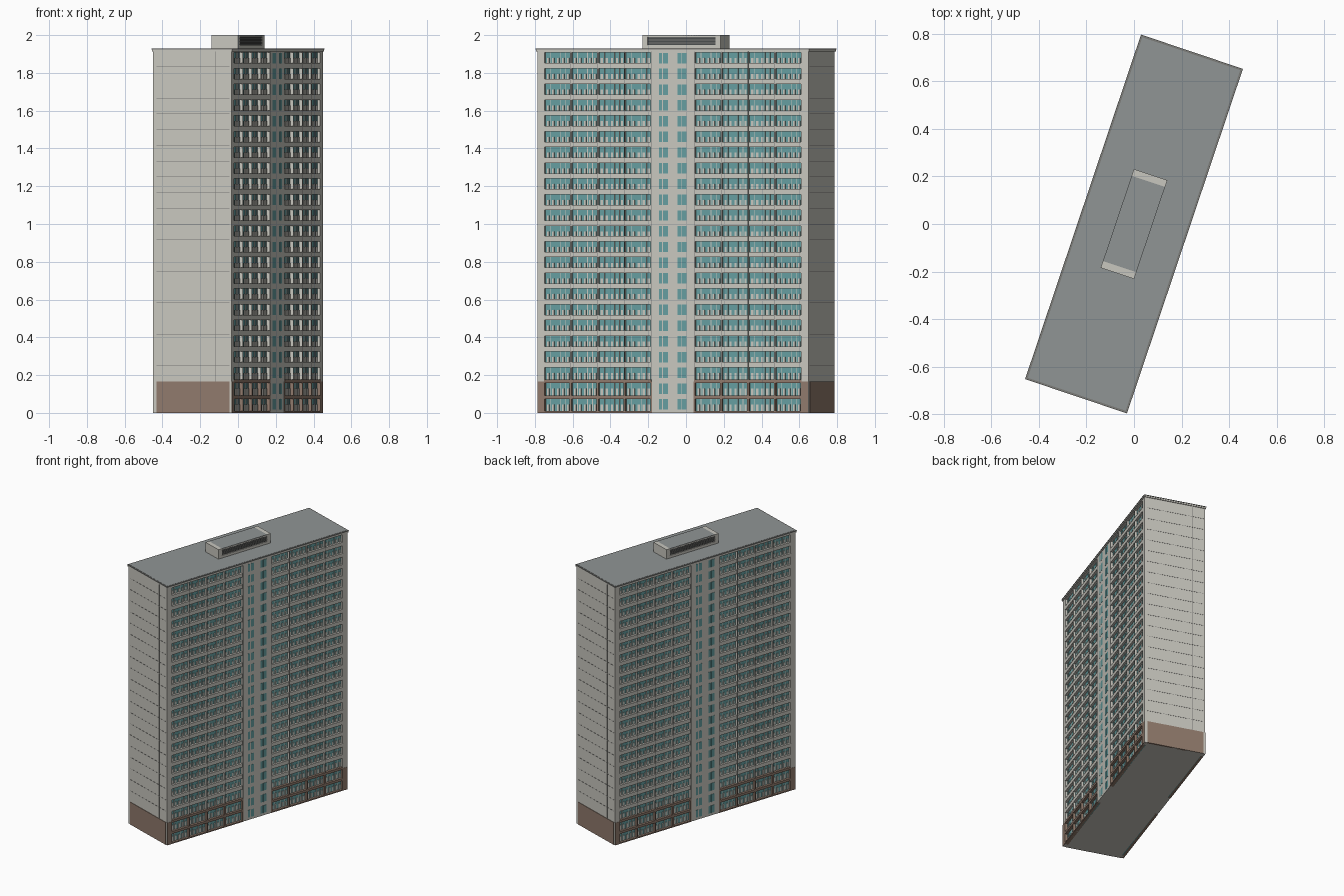
import bpy, bmesh, math
from mathutils import Matrix, Vector

if "Cube" in bpy.data.objects:
    bpy.data.objects.remove(bpy.data.objects["Cube"])

TURN = Matrix.Rotation(math.radians(-18.6), 4, 'Z')
HALF_TURN = Matrix.Rotation(math.pi, 4, 'Z')
FLOORS, PITCH = 23, 0.0833
TOP = FLOORS * PITCH
HX, HY = 0.219, 0.757          # half width and half length of the walls
GLASS_X = 0.202                # depth of the recessed glazing
BAYS, BAY, BLOCK = 4, 0.15, 0.12
BASE_TOP = 2 * PITCH


def material(name, color):
    m = bpy.data.materials.new(name)
    m.use_nodes = True
    m.diffuse_color = (*color, 1)
    m.node_tree.nodes["Principled BSDF"].inputs["Base Color"].default_value = (*color, 1)
    return m


WHITE = material("pale concrete", (0.58, 0.57, 0.52))
BROWN = material("brown cladding", (0.28, 0.195, 0.15))
TEAL = material("teal glass", (0.13, 0.34, 0.35))
ROOF = material("grey roofing", (0.28, 0.30, 0.30))
SEAM = material("grey seam", (0.20, 0.20, 0.19))
DARK = material("dark louvre", (0.07, 0.075, 0.075))


class Part:
    """Collects boxes given as (x, y, z) ranges into one object."""

    def __init__(self, name, mat, paired=True):
        self.name, self.mat, self.paired = name, mat, paired
        self.bm = bmesh.new()

    def box(self, xs, ys, zs):
        lo, hi = Vector((xs[0], ys[0], zs[0])), Vector((xs[1], ys[1], zs[1]))
        place = Matrix.Translation((lo + hi) / 2) @ Matrix.Diagonal((*(hi - lo), 1))
        for spin in ([Matrix.Identity(4), HALF_TURN] if self.paired else [Matrix.Identity(4)]):
            bmesh.ops.create_cube(self.bm, size=1, matrix=TURN @ spin @ place)

    def finish(self):
        mesh = bpy.data.meshes.new(self.name)
        self.bm.to_mesh(mesh)
        self.bm.free()
        mesh.materials.append(self.mat)
        bpy.context.collection.objects.link(bpy.data.objects.new(self.name, mesh))


def centred(half):
    return (-half, half)


# Solid core of the tower
body = Part("tower_body", WHITE, paired=False)
body.box(centred(GLASS_X - 0.002), centred(HY), (0, TOP))
body.finish()

# Stair core strip and corner strips, flush with the long faces
strips = Part("facade_strips", WHITE)
strips.box((0.19, HX), centred(BLOCK), (0, TOP))
for side in (-1, 1):
    edge = sorted((side * (BLOCK + BAYS * BAY), side * HY))
    strips.box((0.19, HX), edge, (0, TOP))
strips.finish()

glazing = Part("balcony_glazing", TEAL)
slabs = Part("floor_bands", WHITE)
base_slabs = Part("base_floor_bands", BROWN)
fins = Part("bay_fins", WHITE)
base_fins = Part("base_bay_fins", BROWN)
panels = Part("sill_panels", WHITE)
mullions = Part("window_mullions", WHITE)
shadows = Part("bay_joints", SEAM)

for side in (-1, 1):
    block = sorted((side * BLOCK, side * (BLOCK + BAYS * BAY)))
    glazing.box((0.195, GLASS_X), block, (0, TOP))
    # Floor bands
    for f in range(FLOORS + 1):
        z = f * PITCH
        if f <= 2:
            base_slabs.box((0.195, HX + 0.002), block, (max(0, z - 0.009), z + 0.009))
        else:
            slabs.box((0.195, HX), block, (z - 0.009, min(TOP, z + 0.019)))
    # Fins between bays, with a dark joint on each
    for b in range(BAYS + 1):
        y = side * (BLOCK + b * BAY)
        fins.box((0.195, HX - 0.001), (y - 0.004, y + 0.004), (BASE_TOP, TOP))
        base_fins.box((0.195, HX + 0.002), (y - 0.005, y + 0.005), (0, BASE_TOP))
        if 0 < b < BAYS:
            shadows.box((HX - 0.002, HX + 0.001), (y - 0.0015, y + 0.0015), (BASE_TOP, TOP))
    # Window divisions and sill panels, alternating with glazed doors
    for b in range(BAYS):
        y0 = side * (BLOCK + (b + 0.5) * BAY)
        for i in range(-2, 3):
            y = y0 + i * 0.028
            for f in range(FLOORS):
                z = f * PITCH
                panels.box((0.195, GLASS_X + 0.004), (y - 0.006, y + 0.006),
                           (z + 0.005, z + 0.045))
        for offset in (-0.042, 0.014, 0.042):
            y = y0 + offset
            mullions.box((0.195, GLASS_X + 0.003), (y - 0.0018, y + 0.0018), (0, TOP))

for part in (glazing, slabs, base_slabs, fins, base_fins, panels, mullions, shadows):
    part.finish()

# Stair windows: a narrow and a wide pane on each side of the core strip
stairs = Part("stair_windows", TEAL)
for f in range(FLOORS):
    z = f * PITCH
    for ys in ((-0.077, -0.060), (-0.054, -0.026), (0.026, 0.046), (0.050, 0.077)):
        stairs.box((HX - 0.002, HX + 0.001), ys, (z + 0.018, z + 0.073))
stairs.finish()

# Core strip edges
joints = Part("core_edges", SEAM)
for side in (-1, 1):
    y = side * BLOCK
    joints.box((HX - 0.002, HX + 0.001), (y - 0.002, y + 0.002), (0, TOP))
joints.finish()

# End walls: side returns, brown base and seams
ends = Part("end_walls", WHITE)
ends.box(centred(HX), (-HY, -HY + 0.03), (0, TOP))
ends.finish()

base = Part("base_cladding", BROWN)
base.box((-HX + 0.02, HX - 0.012), (-HY - 0.003, -HY + 0.01), (0, BASE_TOP))
for side in (-1, 1):
    inner = sorted((side * (BLOCK + BAYS * BAY), side * (HY - 0.001)))
    base.box((HX - 0.01, HX + 0.002), inner, (0, BASE_TOP))
base.finish()

seams = Part("end_wall_seams", SEAM)
for f in range(3, FLOORS):
    z = f * PITCH
    seams.box((-HX + 0.02, HX - 0.012), (-HY - 0.001, -HY + 0.01), (z - 0.001, z + 0.001))
seams.box((0.129, 0.131), (-HY - 0.001, -HY + 0.01), (BASE_TOP, TOP))
seams.finish()

# Cornice and roof
cornice = Part("cornice", WHITE, paired=False)
cornice.box(centred(HX + 0.005), centred(HY + 0.005), (TOP - 0.003, TOP + 0.009))
cornice.finish()
trim = Part("roof_trim", SEAM, paired=False)
trim.box(centred(HX + 0.007), centred(HY + 0.007), (TOP + 0.007, TOP + 0.012))
trim.finish()
roof = Part("roof_deck", ROOF, paired=False)
roof.box(centred(HX - 0.002), centred(HY - 0.002), (TOP + 0.005, TOP + 0.0135))
roof.finish()

# Rooftop plant room with louvred long sides
PX, PY = 0.074, 0.219
plant = Part("plant_room", WHITE, paired=False)
plant.box(centred(PX - 0.008), centred(PY - 0.01), (TOP, 1.995))
for side in (-1, 1):
    plant.box(centred(PX), sorted((side * (PY - 0.03), side * PY)), (TOP, 2.0))
    x = sorted((side * (PX - 0.02), side * PX))
    plant.box(x, centred(PY - 0.02), (TOP, 1.948))
    plant.box(x, centred(PY - 0.02), (1.99, 1.998))
plant.finish()

plant_top = Part("plant_room_roof", ROOF, paired=False)
plant_top.box(centred(PX), centred(PY - 0.03), (1.994, 2.0))
plant_top.finish()

backing = Part("louvre_backing", DARK)
backing.box((PX - 0.02, PX - 0.006), centred(PY - 0.03), (1.946, 1.992))
backing.finish()

slats = Part("louvre_slats", SEAM)
for i in range(5):
    z = 1.953 + i * 0.008
    slats.box((PX - 0.01, PX - 0.002), centred(PY - 0.03), (z, z + 0.003))
slats.finish()
